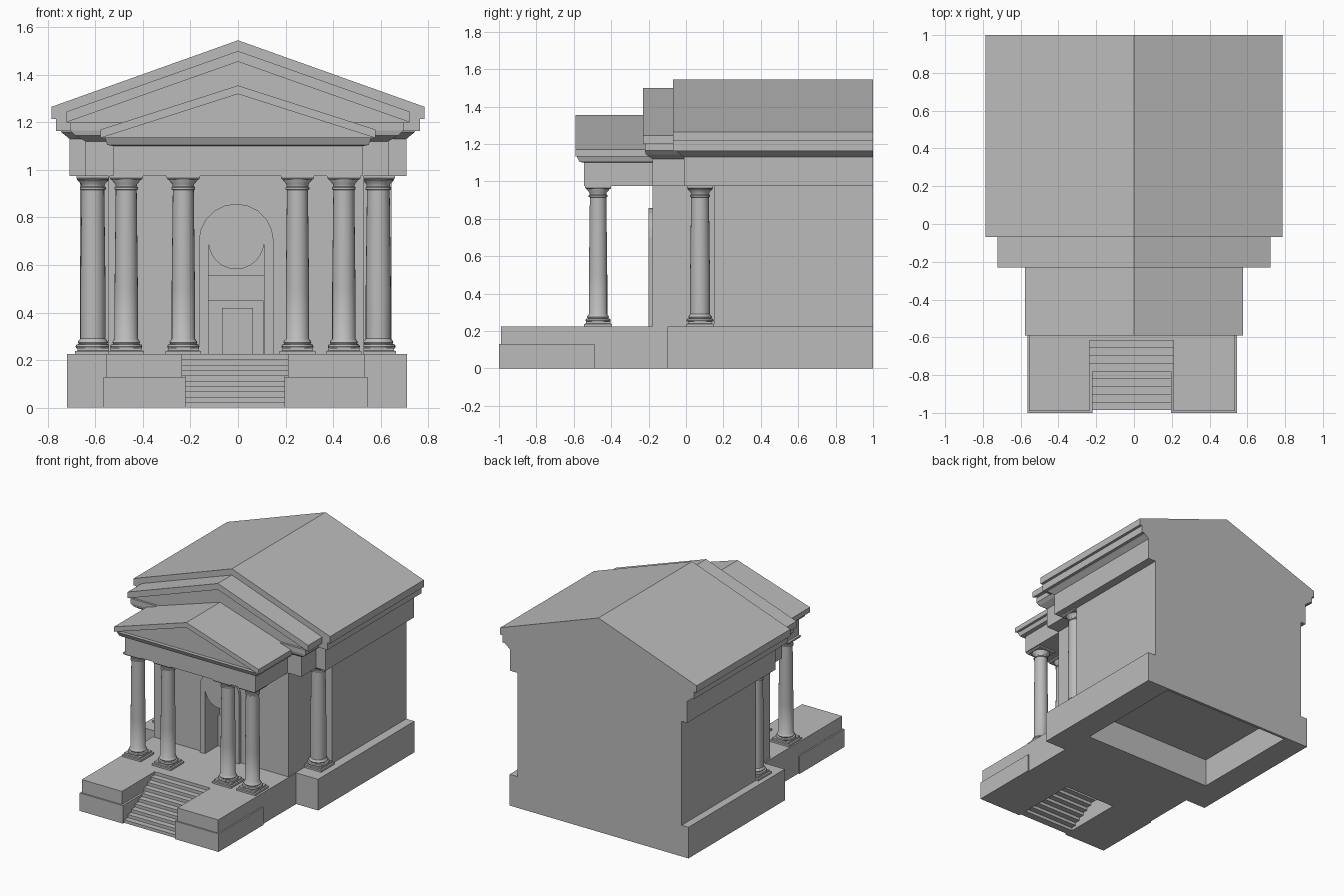
import bpy, bmesh, math

cube = bpy.data.objects.get("Cube")
if cube:
    bpy.data.objects.remove(cube, do_unlink=True)

stone = bpy.data.materials.new("grey stone")
stone.use_nodes = True
GREY = (0.5, 0.5, 0.5, 1)
stone.diffuse_color = GREY
stone.node_tree.nodes["Principled BSDF"].inputs["Base Color"].default_value = GREY
CX = -0.01  # axis of the walls and base


def finish(bm, name):
    bmesh.ops.recalc_face_normals(bm, faces=bm.faces)
    mesh = bpy.data.meshes.new(name)
    bm.to_mesh(mesh)
    bm.free()
    mesh.materials.append(stone)
    obj = bpy.data.objects.new(name, mesh)
    bpy.context.collection.objects.link(obj)
    return obj


def loft(name, layers, cx=0.0):
    """Stack of rectangles (half width, front y, back y, z) joined into a solid."""
    bm = bmesh.new()
    rings = [[bm.verts.new(p) for p in ((cx - w, a, z), (cx + w, a, z), (cx + w, b, z), (cx - w, b, z))]
             for w, a, b, z in layers]
    for low, high in zip(rings, rings[1:]):
        for i in range(4):
            j = (i + 1) % 4
            bm.faces.new((low[i], low[j], high[j], high[i]))
    bm.faces.new(rings[0])
    bm.faces.new(rings[-1])
    return finish(bm, name)


def box(name, x0, x1, y0, y1, z0, z1):
    w = (x1 - x0) / 2
    return loft(name, [(w, y0, y1, z0), (w, y0, y1, z1)], (x0 + x1) / 2)


def prism(name, outline, y0, y1):
    """Front outline of (x, z) points pushed back from y0 to y1."""
    bm = bmesh.new()
    face = bm.faces.new([bm.verts.new((x, y0, z)) for x, z in outline])
    moved = bmesh.ops.extrude_face_region(bm, geom=[face])["geom"]
    bmesh.ops.translate(bm, vec=(0, y1 - y0, 0),
                        verts=[v for v in moved if isinstance(v, bmesh.types.BMVert)])
    return finish(bm, name)


def mirrored(half):
    """Close a half outline that starts on the centre line."""
    return half + [(-x, z) for x, z in reversed(half) if x > 0]


def gable(name, apex, half, eave, thick, y0, y1, recess):
    """Raking roof slab with a recessed triangular tympanum."""
    prism(name + "_roof", [(0, apex), (half, eave), (half, eave - thick), (0, apex - thick),
                           (-half, eave - thick), (-half, eave)], y0, y1)
    prism(name + "_tympanum", [(0, apex - thick), (half, eave - thick), (-half, eave - thick)],
          y0 + recess, y1)


def column(name, x, y, r):
    profile = [(r * 1.32, .25), (r * 1.38, .257), (r * 1.32, .265), (r * 1.12, .268), (r * 1.2, .275),
               (r * 1.12, .283), (r, .29), (r, .5), (r * .9, .915), (r * 1.02, .918), (r * 1.02, .926),
               (r * .92, .93), (r * .94, .94), (r * 1.25, .958), (r * 1.25, .962)]
    bm = bmesh.new()
    n = 24
    rings = [[bm.verts.new((x + q * math.cos(k * math.tau / n), y + q * math.sin(k * math.tau / n), z))
              for k in range(n)] for q, z in profile]
    for low, high in zip(rings, rings[1:]):
        for k in range(n):
            m = (k + 1) % n
            bm.faces.new((low[k], low[m], high[m], high[k]))
    bm.faces.new(rings[0])
    bm.faces.new(rings[-1])
    shaft = finish(bm, name + "_shaft")
    bpy.ops.object.select_all(action="DESELECT")
    shaft.select_set(True)
    bpy.context.view_layer.objects.active = shaft
    bpy.ops.object.shade_smooth_by_angle(angle=math.radians(40))
    # Square two-step plinth and abacus
    w = .075
    loft(name + "_plinth", [(w, y - w, y + w, .225), (w, y - w, y + w, .238),
                            (w * .87, y - w * .87, y + w * .87, .24),
                            (w * .87, y - w * .87, y + w * .87, .252)], x)
    a = .07
    loft(name + "_abacus", [(a * .93, y - a * .93, y + a * .93, .96), (a, y - a, y + a, .966),
                            (a, y - a, y + a, .976)], x)


# Base of the main hall: side blocks, thin back and a floor over the hollow
box("base_right", -.72, -.53, -.1, 1, 0, .225)
box("base_left", .52, .71, -.1, 1, 0, .225)
box("base_back", -.53, .52, .98, 1, 0, .225)
box("hall_floor", -.53, .52, .14, .98, .205, .225)

# Porch podium and stair cheeks
box("porch_podium", -.555, .535, -.49, .14, 0, .225)
box("stair_landing", -.235, .21, -.58, -.49, .12, .225)
for side, lo, hi in (("right", (-.565, -.22), (-.555, -.235)), ("left", (.195, .545), (.21, .535))):
    box("lower_cheek_" + side, *lo, -1, -.49, 0, .13)
    box("upper_cheek_" + side, *hi, -.99, -.49, .13, .225)

# Open-backed stairs
STEPS = 10
rise = .225 / STEPS
for i in range(STEPS):
    y = -.985 + i * .041
    x0, x1 = (-.22, .195) if i < 6 else (-.235, .21)
    box(f"step_{i + 1}", x0, x1, y, y + .055, i * rise, (i + 1) * rise)

# Hall walls
box("hall_walls", -.665, .645, .15, 1, .225, .975)
box("recess_wall", -.545, .53, 0, .15, .225, .975)

# Projecting front wall and door surround share an opening with a hanging arch
DX, SPRING = -.0075, .70


def arc(radius, sign, n=12):
    return [(DX - radius * math.cos(math.pi * k / n), SPRING + sign * radius * math.sin(math.pi * k / n))
            for k in range(n + 1)]


hole = arc(.1175, -1)
opening = [(hole[0][0], .225)] + hole + [(hole[-1][0], .225)]
prism("front_wall", [(-.545, .225)] + opening + [(.53, .225), (.53, .975), (-.545, .975)], -.18, 0)
outer = arc(.1575, 1, 10)
prism("door_surround", [(outer[0][0], .225)] + opening
      + [(outer[-1][0], .225)] + outer[::-1], -.2, -.18)

# Door set back inside the opening
box("door_backing", -.125, .11, -.03, 0, .225, .555)
box("door_frame", -.123, .108, -.05, -.03, .225, .45)
box("door_leaf", -.065, .06, -.06, -.05, .225, .41)
box("door_lintel", -.068, .063, -.066, -.05, .41, .42)

# Columns
for i, x in enumerate((-.47, -.23, .25, .445)):
    column(f"porch_column_{i + 1}", x, -.47, .049)
for side, x in (("right", -.61), ("left", .59)):
    column("hall_column_" + side, x, .075, .053)

# Hall entablature, cornice and roof
loft("hall_entablature", [(.708, -.01, 1, .975), (.708, -.01, 1, 1.13),
                          (.745, -.05, 1, 1.16), (.745, -.05, 1, 1.17)])
prism("hall_roof", mirrored([(0, 1.545), (.785, 1.265), (.785, 1.215), (.765, 1.215),
                             (.765, 1.163), (0, 1.163)]), -.07, 1)

# Middle entablature, cornice and gable
loft("middle_entablature", [(.637, -.18, .02, .975), (.637, -.18, .02, 1.12),
                            (.68, -.215, .02, 1.145), (.7, -.22, .02, 1.165), (.7, -.22, .02, 1.2)], CX / 2)
gable("middle", 1.5, .722, 1.245, .045, -.23, 0, .025)

# Porch entablature, cornice and gable
loft("porch_entablature", [(.523, -.545, -.17, .975), (.523, -.545, -.17, 1.1),
                           (.55, -.57, -.17, 1.105), (.56, -.585, -.17, 1.136)])
gable("porch", 1.355, .578, 1.17, .036, -.59, -.19, .03)
